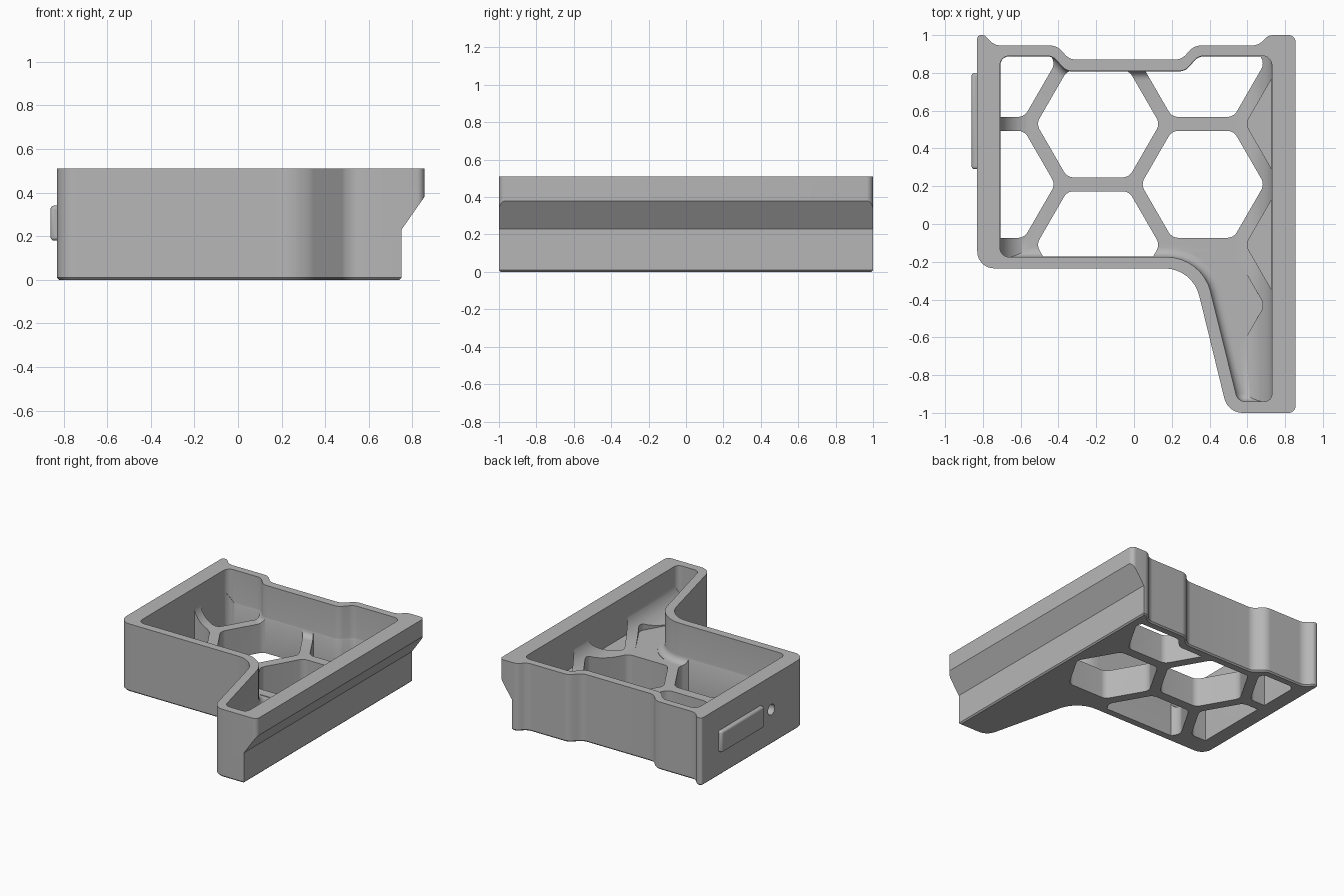
import bpy, bmesh, math
from mathutils import Vector

cube = bpy.data.objects.get("Cube")
if cube:
    bpy.data.objects.remove(cube, do_unlink=True)

grey = bpy.data.materials.new("plain grey")
grey.use_nodes = True
grey.diffuse_color = (0.47, 0.47, 0.47, 1)
grey.node_tree.nodes["Principled BSDF"].inputs["Base Color"].default_value = (0.47, 0.47, 0.47, 1)

HEIGHT, FLOOR = 0.51, 0.22


def outline(corners, inset=0.0, steps=8):
    """Rounded counter-clockwise outline from (x, y, radius) corners, moved inward."""
    pts = [Vector(c[:2]) for c in corners]
    n = len(pts)
    moved, radii = [], []
    for i in range(n):
        a = (pts[i] - pts[i - 1]).normalized()
        b = (pts[(i + 1) % n] - pts[i]).normalized()
        na, nb = Vector((-a.y, a.x)), Vector((-b.y, b.x))
        moved.append(pts[i] + (na + nb) * inset / (1 + na.dot(nb)))
        convex = a.x * b.y - a.y * b.x > 0
        radii.append(max(0.008, corners[i][2] + (-inset if convex else inset)))
    result = []
    for i in range(n):
        p = moved[i]
        u, v = moved[i - 1] - p, moved[(i + 1) % n] - p
        half = u.angle(v) / 2
        t = min(radii[i] / math.tan(half), 0.48 * u.length, 0.48 * v.length)
        u.normalize()
        v.normalize()
        r = t * math.tan(half)
        centre = p + (u + v).normalized() * r / math.sin(half)
        start, end = p + u * t - centre, p + v * t - centre
        sweep = math.pi - 2 * half
        for k in range(steps + 1):
            f = k / steps
            d = (start * math.sin((1 - f) * sweep) + end * math.sin(f * sweep)) / math.sin(sweep)
            result.append(centre + d)
    return result


def loft(name, rings):
    """Closed solid through rings of 3D points."""
    bm = bmesh.new()
    loops = [[bm.verts.new(p) for p in ring] for ring in rings]
    n = len(loops[0])
    for low, high in zip(loops, loops[1:]):
        for i in range(n):
            j = (i + 1) % n
            bm.faces.new((low[i], low[j], high[j], high[i]))
    bm.faces.new(loops[0][::-1])
    bm.faces.new(loops[-1])
    bmesh.ops.recalc_face_normals(bm, faces=bm.faces)
    mesh = bpy.data.meshes.new(name)
    bm.to_mesh(mesh)
    bm.free()
    mesh.materials.append(grey)
    obj = bpy.data.objects.new(name, mesh)
    bpy.context.collection.objects.link(obj)
    return obj


def stack(name, corners, levels):
    """Solid from (z, inset) levels of one outline."""
    return loft(name, [[(p.x, p.y, z) for p in outline(corners, d)] for z, d in levels])


def along_y(name, profile):
    return loft(name, [[(x, y, z) for x, z in profile] for y in (-1.2, 1.2)])


def combine(target, tool, operation="DIFFERENCE"):
    mod = target.modifiers.new("combine", "BOOLEAN")
    mod.operation, mod.solver, mod.object = operation, "EXACT", tool
    bpy.context.view_layer.objects.active = target
    bpy.ops.object.modifier_apply(modifier=mod.name)
    bpy.data.objects.remove(tool, do_unlink=True)


outer = [(-0.83, -0.235, 0.09), (0.31, -0.235, 0.19), (0.497, -1, 0.1), (0.855, -1, 0.035),
         (0.855, 1, 0.035), (0.71, 1, 0.06), (0.66, 0.945, 0.1), (0.32, 0.945, 0.08),
         (0.25, 0.87, 0.08), (-0.34, 0.87, 0.08), (-0.41, 0.945, 0.08),
         (-0.74, 0.945, 0.1), (-0.79, 1, 0.03), (-0.83, 1, 0.02)]
inner = [(-0.71, -0.175, 0.05), (0.36, -0.175, 0.24), (0.55, -0.94, 0.05), (0.73, -0.94, 0.04),
         (0.73, 0.89, 0.05), (0.34, 0.89, 0.07), (0.27, 0.81, 0.07), (-0.36, 0.81, 0.07),
         (-0.43, 0.89, 0.07), (-0.71, 0.89, 0.05)]

# Body with a small chamfer round the base
body = stack("tray_body", outer, [(0, 0.01), (0.01, 0), (HEIGHT, 0)])

# Overhanging rail on the left side
combine(body, along_y("rail_cutter", [(0.74, -0.1), (0.74, 0), (0.75, 0.01), (0.75, 0.23),
                                      (0.855, 0.38), (1, 0.38), (1, -0.1)]))

# Cavity: tight fillet all round, wide fillets along both side walls
fillet = 0.05
levels = []
for k in range(7):
    a = k / 6 * math.pi / 2
    levels.append((FLOOR + fillet * (1 - math.cos(a)), fillet * (1 - math.sin(a))))
cavity = stack("cavity_cutter", inner, levels + [(0.7, 0)])
wide = 0.17
arc = [k / 10 * math.pi / 2 for k in range(11)]
left_arc = [(-0.713 + wide * (1 - math.cos(a)), FLOOR + wide * (1 - math.sin(a))) for a in arc]
right_arc = [(0.733 - wide * (1 - math.cos(a)), FLOOR + wide * (1 - math.sin(a))) for a in reversed(arc)]
combine(cavity, along_y("side_fillets", [(-0.713, 0.8)] + left_arc + right_arc + [(0.733, 0.8)]),
        "INTERSECT")
combine(body, cavity)


# Honeycomb floor cells, clipped by the walls
def cell(column, row, bottom, margin):
    cx, cy = -0.19 + 0.554 * column, 0.53 + 0.64 * row
    hexagon = [(cx + 0.327 * math.cos(k * math.pi / 3),
                cy + 0.327 * math.sin(k * math.pi / 3), 0.06) for k in range(6)]
    cutter = stack("cell_cutter", hexagon, [(bottom, 0), (0.6, 0)])
    combine(cutter, stack("cell_limit", inner, [(-0.2, margin), (0.65, margin)]), "INTERSECT")
    combine(body, cutter)


for column, row in [(0, 0), (0, -1), (1, -0.5), (1, 0.5), (-1, -0.5), (-1, 0.5)]:
    cell(column, row, -0.1, 0.002)
for column, row, margin in [(2, 0, 0.002), (2, -1, 0.002), (1, -1.5, 0.05)]:
    cell(column, row, FLOOR - 0.004, margin)

# Round hole through the right wall
ring = [(0.17 + 0.04 * math.cos(k * math.pi / 12), 0.26 + 0.04 * math.sin(k * math.pi / 12))
        for k in range(24)]
combine(body, loft("hole_cutter", [[(x, y, z) for y, z in ring] for x in (-0.95, -0.65)]))

# Raised tab on the right wall
tab = loft("side_tab", [[(x, y, z) for y, z in ((0.29, 0.18), (0.8, 0.18), (0.8, 0.34), (0.29, 0.34))]
                        for x in (-0.86, -0.79)])
bevel = tab.modifiers.new("soft edges", "BEVEL")
bevel.width, bevel.segments = 0.015, 3

for obj in (body, tab):
    bpy.ops.object.select_all(action="DESELECT")
    obj.select_set(True)
    bpy.context.view_layer.objects.active = obj
    bpy.ops.object.shade_smooth_by_angle(angle=math.radians(30))
